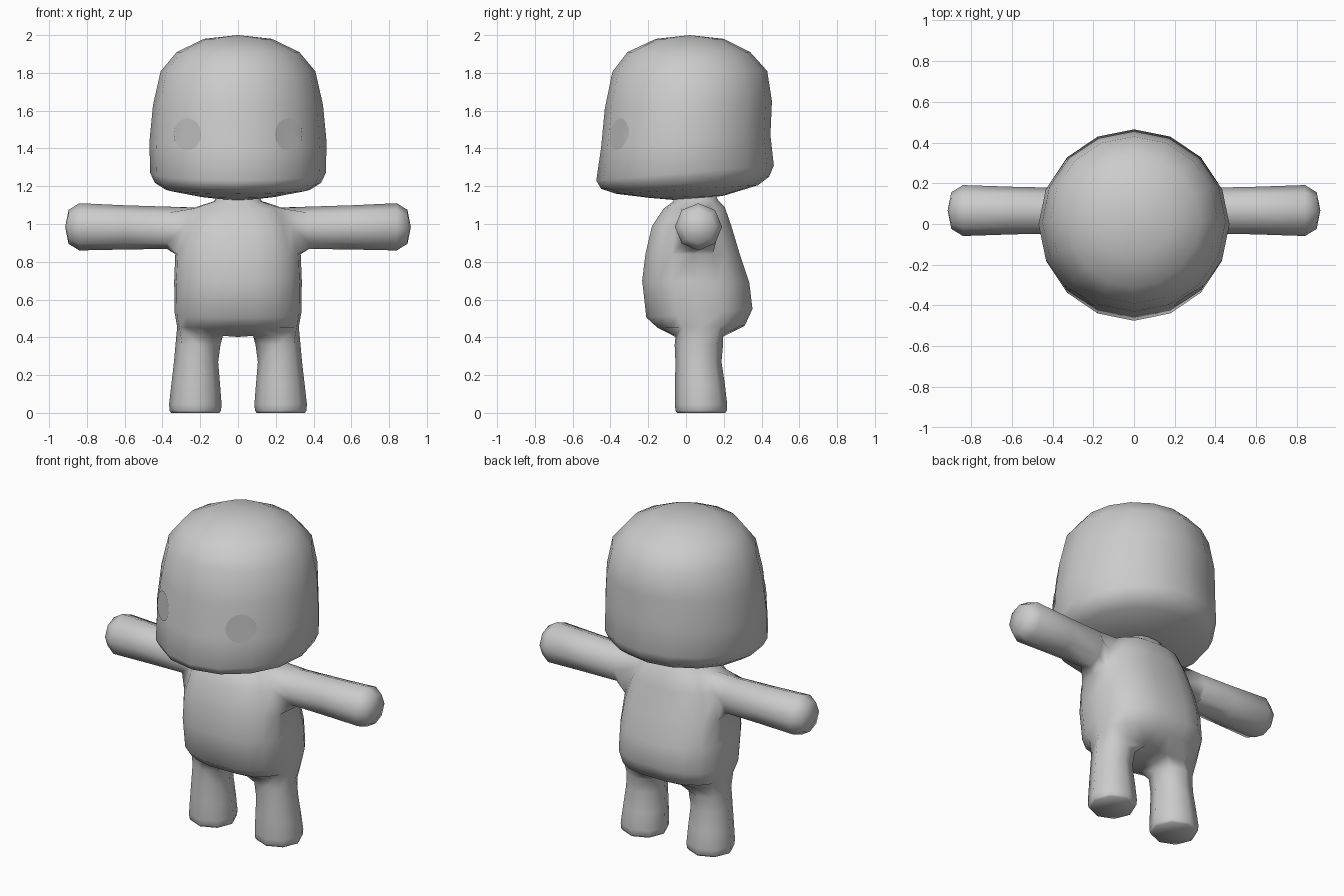
import bpy, bmesh, math
from mathutils import Vector
from mathutils.bvhtree import BVHTree

if "Cube" in bpy.data.objects:
    bpy.data.objects.remove(bpy.data.objects["Cube"])


def material(name, v):
    m = bpy.data.materials.new(name)
    m.diffuse_color = (v, v, v, 1)
    m.use_nodes = True
    m.node_tree.nodes["Principled BSDF"].inputs["Base Color"].default_value = m.diffuse_color
    return m


GREY = material("soft_grey", 0.6)
EYE_GREY = material("eye_grey", 0.5)


def finish(bm, name, mat, recalc=True):
    if recalc:
        bmesh.ops.recalc_face_normals(bm, faces=bm.faces)
    me = bpy.data.meshes.new(name)
    bm.to_mesh(me)
    bm.free()
    me.materials.append(mat)
    ob = bpy.data.objects.new(name, me)
    bpy.context.collection.objects.link(ob)
    bpy.ops.object.select_all(action='DESELECT')
    ob.select_set(True)
    bpy.context.view_layer.objects.active = ob
    bpy.ops.object.shade_smooth_by_angle(angle=math.radians(80))
    return ob


def bridge(bm, a, b):
    n = len(a)
    for k in range(n):
        bm.faces.new((a[k], a[(k + 1) % n], b[(k + 1) % n], b[k]))


def fan(bm, ring, centre):
    c = bm.verts.new(centre)
    for k in range(len(ring)):
        bm.faces.new((ring[k], ring[(k + 1) % len(ring)], c))


def tube(bm, start, rings, tip):
    """Extend a limb from an opening through rings to a closed tip."""
    for pts in rings:
        new = [bm.verts.new(p) for p in pts]
        bridge(bm, start, new)
        start = new
    fan(bm, start, tip)


# Head: tilted sixteen-sided rings (front y, front z, back y, back z, half width)
HEAD = [
    (-.19, 1.138, .20, 1.15, .20), (-.37, 1.16, .38, 1.205, .385),
    (-.45, 1.187, .44, 1.25, .44), (-.475, 1.23, .465, 1.31, .465),
    (-.45, 1.40, .447, 1.47, .469), (-.43, 1.61, .455, 1.65, .45),
    (-.39, 1.805, .43, 1.81, .41), (-.31, 1.91, .34, 1.91, .325),
    (-.16, 1.98, .20, 1.98, .18)]
bm = bmesh.new()
rings = []
for yf, zf, yb, zb, hw in HEAD:
    ring = []
    for k in range(16):
        a = math.tau * k / 16
        t = (math.sin(a) + 1) / 2
        ring.append(bm.verts.new((hw * math.cos(a), yf + (yb - yf) * t, zf + (zb - zf) * t)))
    rings.append(ring)
for a, b in zip(rings, rings[1:]):
    bridge(bm, a, b)
fan(bm, rings[0], (0, 0, 1.122))
fan(bm, rings[-1], (0, .02, 2.0))
bmesh.ops.recalc_face_normals(bm, faces=bm.faces)
tree = BVHTree.FromBMesh(bm)
finish(bm, "head", GREY)

# Eyes: thin oval plates laid onto the face
for s, name in ((-1, "right_eye"), (1, "left_eye")):
    bm = bmesh.new()

    def on_face(r, a):
        x = s * .265 + .072 * r * math.cos(a)
        z = 1.475 + .085 * r * math.sin(a)
        hit, normal, _, _ = tree.ray_cast(Vector((x, -2, z)), Vector((0, 1, 0)))
        return hit + normal * .004

    loops = [[bm.verts.new(on_face(r, math.tau * k / 16)) for k in range(16)]
             for r in (1, .67, .33)]
    for a, b in zip(loops, loops[1:]):
        bridge(bm, a, b)
    fan(bm, loops[-1], on_face(0, 0))
    for f in bm.faces:
        f.normal_update()
        if f.normal.y > 0:
            f.normal_flip()
    finish(bm, name, EYE_GREY, recalc=False)

# Torso: rounded box levels (front y, front z, back y, back z, half width)
TORSO = [
    (-.15, .45, .31, .46, .322), (-.21, .505, .352, .55, .335),
    (-.232, .70, .335, .69, .338), (-.215, .84, .285, .84, .332),
    (-.18, .99, .24, .99, .29), (-.12, 1.08, .205, 1.09, .235),
    (-.07, 1.118, .17, 1.125, .125), (-.05, 1.15, .15, 1.17, .11)]
LOOP = ([(i, 0) for i in range(7)] + [(6, j) for j in range(1, 5)]
        + [(i, 4) for i in range(5, -1, -1)] + [(0, j) for j in (3, 2, 1)])
ROW_U, ROW_V = (.82, .6, .28, 0), (.7, .9, 1, 1)


def unit(i, j):
    """Position on the unit rounded-box outline."""
    if j in (0, 4):
        k = min(i, 6 - i)
        return (ROW_U[k] * (-1 if i < 3 else 1), ROW_V[k] * (-1 if j == 0 else 1))
    return ((1 if j == 2 else .965) * (-1 if i == 0 else 1), .43 * (j - 2))


bm = bmesh.new()
P = {}
for l, (yf, zf, yb, zb, hw) in enumerate(TORSO):
    for i, j in LOOP:
        u, v = unit(i, j)
        t = (v + 1) / 2
        P[i, j, l] = bm.verts.new((u * hw, yf + (yb - yf) * t, zf + (zb - zf) * t))
n = len(LOOP)
for l in range(len(TORSO) - 1):
    for k in range(n):
        a, b = LOOP[k], LOOP[(k + 1) % n]
        side = a[0] == b[0] and {a[1], b[1]} in ({1, 2}, {2, 3})
        if side and l in (3, 4):
            continue  # shoulder opening
        bm.faces.new((P[(*a, l)], P[(*b, l)], P[(*b, l + 1)], P[(*a, l + 1)]))
bm.faces.new([P[(*c, len(TORSO) - 1)] for c in LOOP])

# Underside with two hip openings
UNDER_X = (0, -.2, -.08, 0, .08, .2)
for i in range(1, 6):
    for j in (1, 2, 3):
        if (i in (1, 5)) and j == 2:
            continue
        P[i, j, 0] = bm.verts.new((UNDER_X[i], .07 + .125 * (j - 2), .402 if i == 3 else .408))
for i in range(6):
    for j in range(4):
        if i != 2 and i != 3 and j in (1, 2):
            continue
        bm.faces.new((P[i, j, 0], P[i + 1, j, 0], P[i + 1, j + 1, 0], P[i, j + 1, 0]))

# Arms and legs grown from the openings
AROUND = [(-1, -1), (0, -1), (1, -1), (1, 0), (1, 1), (0, 1), (-1, 1), (-1, 0)]
ANGLES = [math.radians(-135 + 45 * k) for k in range(8)]
ARM = [(.375, .98, .112), (.60, .982, .117), (.84, .985, .125), (.897, .985, .09)]
# height, centre x, half width, centre y, half depth
LEG = [(.36, .212, .119, .068, .128), (.27, .222, .117, .066, .122),
       (.15, .224, .129, .074, .132), (.045, .226, .139, .08, .138),
       (.012, .226, .136, .08, .136), (0, .226, .128, .08, .128)]
for s in (-1, 1):
    edge = 0 if s < 0 else 6
    hole = [P[edge, 2 + a, 4 + b] for a, b in AROUND]
    tube(bm, hole,
         [[(s * x, .066 + r * math.cos(t), z + r * math.sin(t)) for t in ANGLES]
          for x, z, r in ARM], (s * .915, .066, .985))
    hole = [P[edge - s * (1 + a), 2 + b, 0] for a, b in AROUND]
    tube(bm, hole,
         [[(s * (cx - w * math.cos(t)), cy + d * math.sin(t), z) for t in ANGLES]
          for z, cx, w, cy, d in LEG], (s * .226, .08, 0))
finish(bm, "body_with_limbs", GREY)
